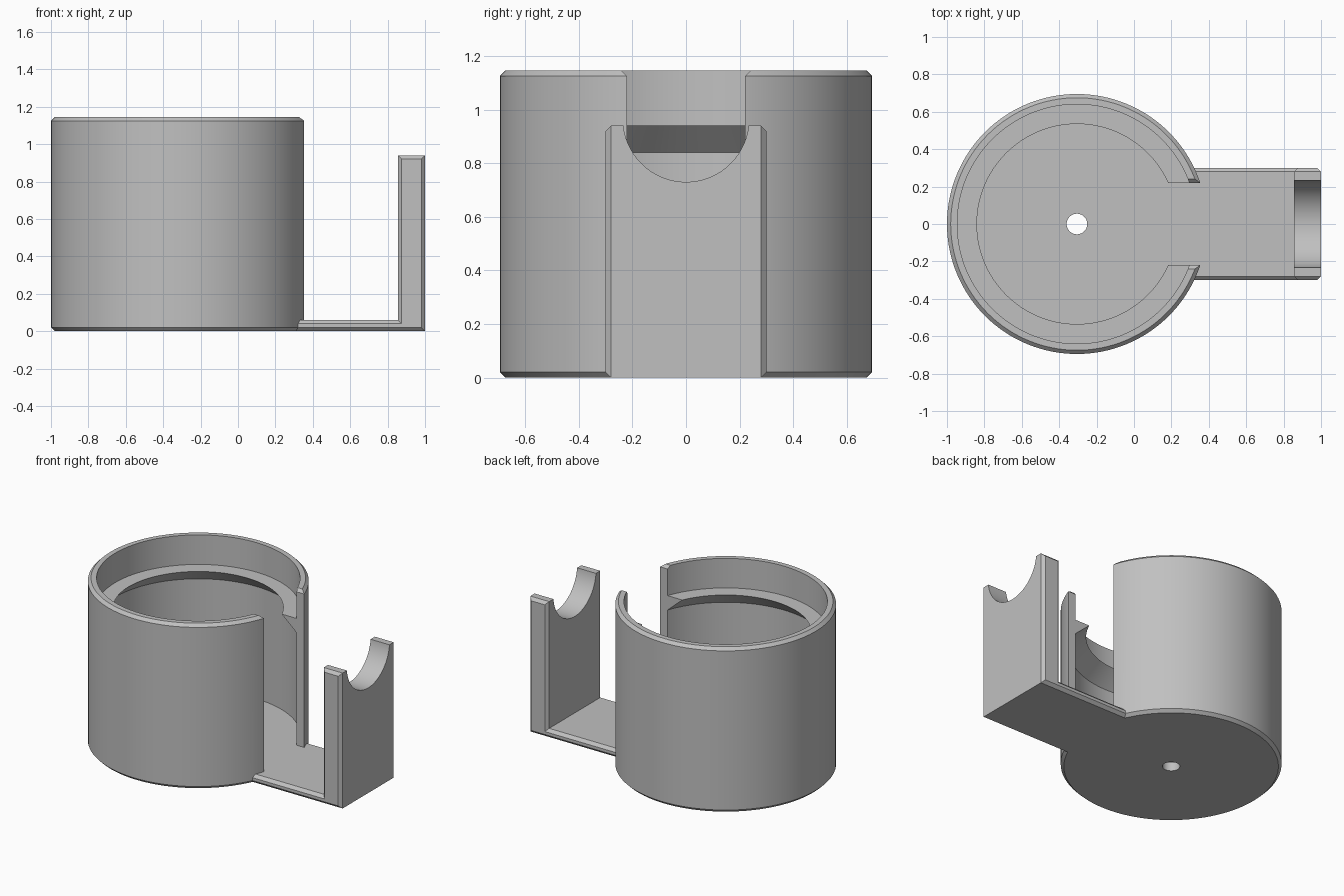
import bpy, bmesh, math
from mathutils import Matrix, Vector

old = bpy.data.objects.get("Cube")
if old:
    bpy.data.objects.remove(old, do_unlink=True)

grey = bpy.data.materials.new("plain grey")
grey.use_nodes = True
COLOUR = (0.53, 0.53, 0.53, 1)
grey.diffuse_color = COLOUR
grey.node_tree.nodes["Principled BSDF"].inputs["Base Color"].default_value = COLOUR

CUP_X = -0.305     # cup axis
FLOOR = 0.06       # floor thickness
TOP = 1.145        # cup height
CH = 0.02          # chamfer
SLOT = 0.22        # half width of the slot
ARM = 0.30         # half width of the arm


def make_object(name, bm):
    bmesh.ops.recalc_face_normals(bm, faces=bm.faces)
    mesh = bpy.data.meshes.new(name)
    bm.to_mesh(mesh)
    bm.free()
    mesh.materials.append(grey)
    ob = bpy.data.objects.new(name, mesh)
    bpy.context.collection.objects.link(ob)
    return ob


def lathe(name, profile, x, segments=128):
    """Turn a closed (radius, z) profile around a vertical axis."""
    bm = bmesh.new()
    rings = []
    for i in range(segments):
        a = math.tau * i / segments
        rings.append([bm.verts.new((x + r * math.cos(a), r * math.sin(a), z))
                      for r, z in profile])
    n = len(profile)
    for i in range(segments):
        here, there = rings[i], rings[(i + 1) % segments]
        for j in range(n):
            k = (j + 1) % n
            bm.faces.new((here[j], there[j], there[k], here[k]))
    return make_object(name, bm)


def prism(name, outline, x0, x1):
    """Extrude a (y, z) outline along x."""
    bm = bmesh.new()
    face = bm.faces.new([bm.verts.new((x0, y, z)) for y, z in outline])
    res = bmesh.ops.extrude_face_region(bm, geom=[face])
    verts = [v for v in res["geom"] if isinstance(v, bmesh.types.BMVert)]
    bmesh.ops.translate(bm, verts=verts, vec=(x1 - x0, 0, 0))
    return make_object(name, bm)


def side_chamfered_box(name, x0, x1, height):
    """Box whose two side faces have chamfered borders."""
    bm = bmesh.new()
    size = Matrix.Diagonal((x1 - x0, 2 * ARM, height, 1))
    place = Matrix.Translation(Vector(((x0 + x1) / 2, 0, height / 2)))
    bmesh.ops.create_cube(bm, size=1, matrix=place @ size)
    edges = [e for e in bm.edges
             if abs(e.verts[0].co.y - e.verts[1].co.y) < 0.001]
    bmesh.ops.bevel(bm, geom=edges, offset=CH, segments=1, affect='EDGES')
    return make_object(name, bm)


def combine(target, tool, operation):
    mod = target.modifiers.new(operation.lower(), 'BOOLEAN')
    mod.operation = operation
    mod.solver = 'EXACT'
    mod.object = tool
    bpy.ops.object.select_all(action='DESELECT')
    target.select_set(True)
    bpy.context.view_layer.objects.active = target
    bpy.ops.object.modifier_apply(modifier=mod.name)
    bpy.data.objects.remove(tool, do_unlink=True)


# Round cup with a floor hole and a sloped inner ledge
R, INNER, LEDGE, HOLE = 0.695, 0.64, 0.535, 0.055
cup = lathe("cup_holder", [
    (HOLE, 0), (R - CH, 0), (R, CH), (R, TOP - CH), (R - CH, TOP),
    (INNER, TOP), (INNER, 0.94), (LEDGE, 0.94), (INNER, 0.84),
    (INNER, FLOOR), (HOLE, FLOOR)], CUP_X)

# Slot in the cup wall, flared at the rim
half = [(SLOT, FLOOR), (SLOT, TOP - CH), (SLOT + CH, TOP), (SLOT + CH, TOP + 0.1)]
slot = prism("slot_cutter", half + [(-y, z) for y, z in reversed(half)], 0, 0.6)
combine(cup, slot, 'DIFFERENCE')

# Upright post with a round cradle
post = side_chamfered_box("post", 0.855, 1.0, 0.94)
circle = [(0.235 * math.cos(math.tau * i / 96), 0.965 + 0.235 * math.sin(math.tau * i / 96))
          for i in range(96)]
combine(post, prism("cradle_cutter", circle, 0.7, 1.2), 'DIFFERENCE')

# Flat arm joining cup and post
arm = side_chamfered_box("arm", 0.25, 0.93, FLOOR)
combine(cup, arm, 'UNION')
combine(cup, post, 'UNION')

# Smooth curves, sharp corners
bpy.ops.object.select_all(action='DESELECT')
cup.select_set(True)
bpy.context.view_layer.objects.active = cup
bpy.ops.object.shade_smooth_by_angle(angle=math.radians(25))
